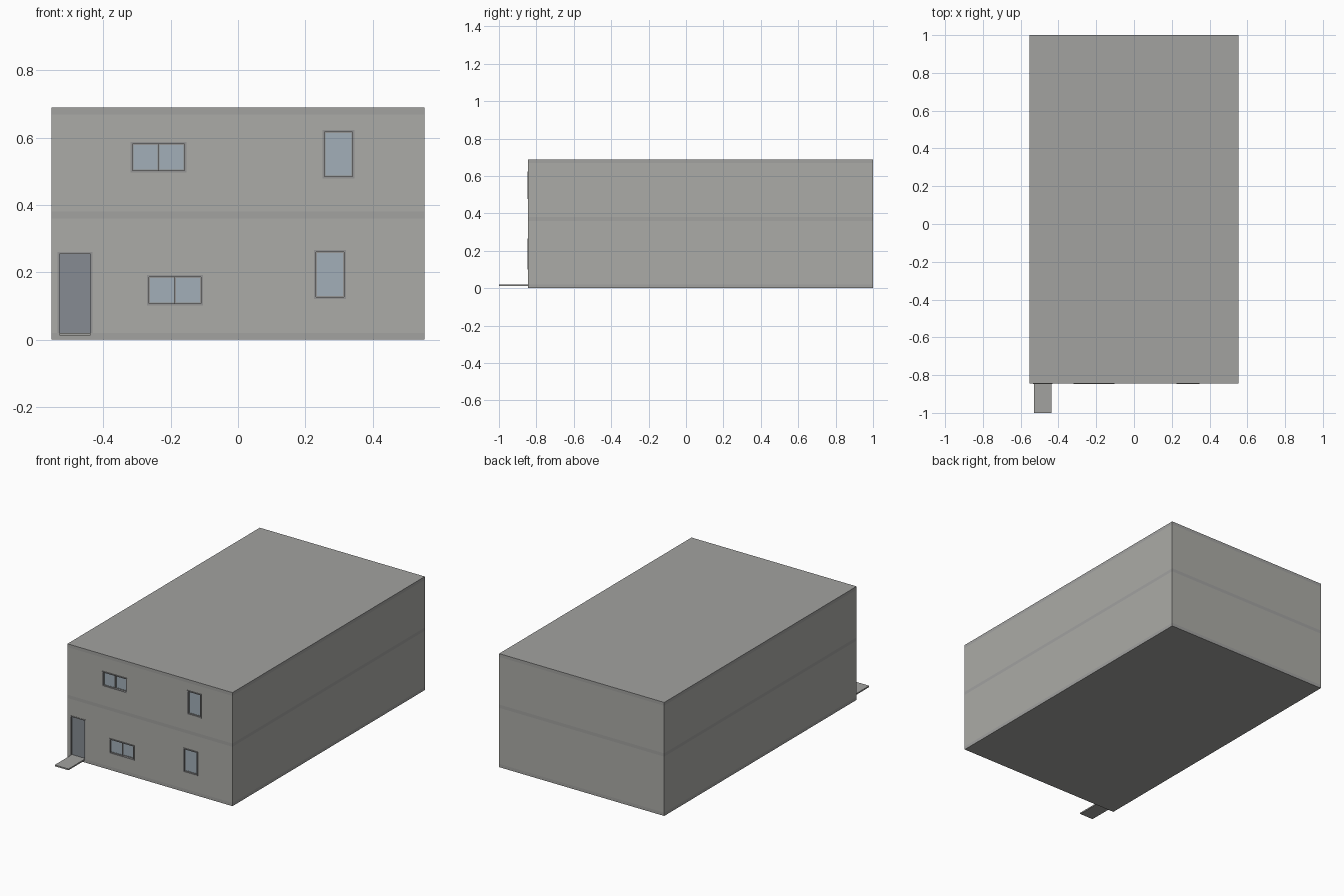
import bpy, bmesh
from mathutils import Matrix, Vector

if "Cube" in bpy.data.objects:
    bpy.data.objects.remove(bpy.data.objects["Cube"])

X0, X1, Y0, Y1 = -0.554, 0.554, -0.844, 1.0
SLAB, WALL = 0.02, 0.02
FLOORS = [(0.02, 0.36), (0.38, 0.669)]


def material(name, rgb):
    m = bpy.data.materials.new(name)
    m.diffuse_color = (*rgb, 1)
    m.use_nodes = True
    m.node_tree.nodes["Principled BSDF"].inputs["Base Color"].default_value = m.diffuse_color
    return m


GLASS = material("glass", (0.36, 0.43, 0.48))
DOOR = material("door_grey", (0.24, 0.26, 0.29))
SLAB_GREY = material("slab_grey", (0.36, 0.36, 0.35))
WALL_GREY = material("wall_grey", (0.41, 0.41, 0.385))
FRAME_GREY = material("frame_grey", (0.3, 0.3, 0.3))


def boxes(name, bounds, mat=None):
    """One object from (x0, x1, y0, y1, z0, z1) boxes."""
    bm = bmesh.new()
    for x0, x1, y0, y1, z0, z1 in bounds:
        centre = Vector(((x0 + x1) / 2, (y0 + y1) / 2, (z0 + z1) / 2))
        size = Matrix.Diagonal((x1 - x0, y1 - y0, z1 - z0, 1))
        bmesh.ops.create_cube(bm, size=1, matrix=Matrix.Translation(centre) @ size)
    mesh = bpy.data.meshes.new(name)
    bm.to_mesh(mesh)
    bm.free()
    ob = bpy.data.objects.new(name, mesh)
    bpy.context.collection.objects.link(ob)
    if mat:
        mesh.materials.append(mat)
    return ob


def frame(name, x0, x1, z0, z1, y0, y1, w, sill=True):
    """Rectangular frame, optionally open at the bottom."""
    low = z0 + w if sill else z0
    parts = [(x0, x0 + w, y0, y1, z0, z1), (x1 - w, x1, y0, y1, z0, z1),
             (x0 + w, x1 - w, y0, y1, z1 - w, z1)]
    if sill:
        parts.append((x0 + w, x1 - w, y0, y1, z0, low))
    return boxes(name, parts, FRAME_GREY)


# Openings: name, x0, x1, z0, z1, number of sashes
WINDOWS = [
    ("lower_wide_window", -0.27, -0.104, 0.101, 0.192, 2),
    ("upper_wide_window", -0.32, -0.153, 0.496, 0.587, 2),
    ("lower_tall_window", 0.226, 0.321, 0.121, 0.267, 1),
    ("upper_tall_window", 0.251, 0.346, 0.478, 0.623, 1),
]
DX0, DX1, DZ0, DZ1 = -0.536, -0.432, 0.02, 0.26

# Floor and roof slabs
for name, z in (("ground_slab", 0), ("middle_slab", 0.36), ("roof_slab", 0.669)):
    boxes(name, [(X0, X1, Y0, Y1, z, z + SLAB)], SLAB_GREY)

# Walls of each storey, front wall cut for door and windows
holes = [(x0, x1, Y0 - 0.05, Y0 + 0.05, z0, z1) for _, x0, x1, z0, z1, _ in WINDOWS]
holes.append((DX0, DX1, Y0 - 0.05, Y0 + 0.05, DZ0 - 0.01, DZ1))
cutter = boxes("opening_cutter", holes)
cutter.hide_render = True
cutter.hide_viewport = True
cutter.display_type = 'WIRE'
for storey, (z0, z1) in zip(("lower", "upper"), FLOORS):
    boxes(storey + "_side_and_back_walls", [
        (X0, X0 + WALL, Y0 + WALL, Y1, z0, z1),
        (X1 - WALL, X1, Y0 + WALL, Y1, z0, z1),
        (X0 + WALL, X1 - WALL, Y1 - WALL, Y1, z0, z1)], WALL_GREY)
    front = boxes(storey + "_front_wall", [(X0, X1, Y0, Y0 + WALL, z0, z1)], WALL_GREY)
    cut = front.modifiers.new("openings", 'BOOLEAN')
    cut.operation, cut.solver, cut.object = 'DIFFERENCE', 'EXACT', cutter

# Windows: outer frame, sashes and panes
for name, x0, x1, z0, z1, n in WINDOWS:
    w = 0.006
    frame(name + "_frame", x0, x1, z0, z1, Y0 - 0.004, Y0 + WALL, w)
    step = (x1 - x0 - 2 * w) / n
    for i in range(n):
        a = x0 + w + i * step
        y = Y0 + 0.004 + 0.005 * i
        frame(f"{name}_sash_{i + 1}", a, a + step, z0 + w, z1 - w, y, y + 0.005, 0.003)
        boxes(f"{name}_pane_{i + 1}", [(a + 0.003, a + step - 0.003, y + 0.002, y + 0.004,
                                        z0 + w + 0.003, z1 - w - 0.003)], GLASS)

# Door with frame, and the entrance step
frame("door_frame", DX0, DX1, DZ0, DZ1, Y0 - 0.002, Y0 + WALL, 0.006, sill=False)
boxes("door_leaf", [(DX0 + 0.006, DX1 - 0.006, Y0 + 0.009, Y0 + 0.016, DZ0, DZ1 - 0.006)], DOOR)
boxes("entrance_step", [(-0.53, -0.438, -1.0, Y0, 0.012, 0.02)], SLAB_GREY)
